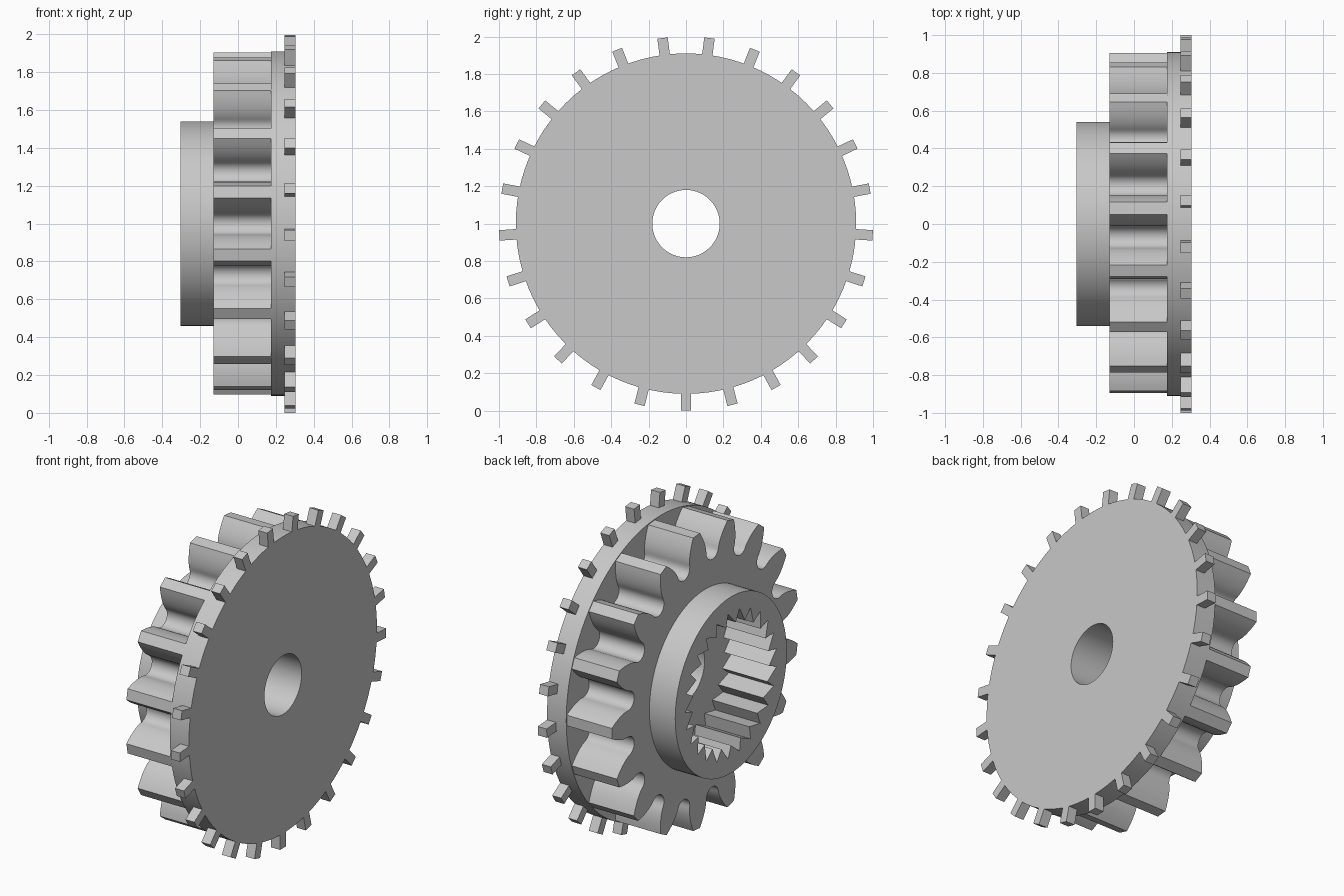
import bpy, bmesh
from math import cos, sin, tan, acos, pi, radians
from mathutils import Matrix, Vector

if "Cube" in bpy.data.objects:
    bpy.data.objects.remove(bpy.data.objects["Cube"])

# Plain grey metal
grey = bpy.data.materials.new("grey_metal")
grey.use_nodes = True
grey.diffuse_color = (0.58, 0.58, 0.58, 1)
grey.node_tree.nodes["Principled BSDF"].inputs["Base Color"].default_value = grey.diffuse_color

CENTRE_Z = 1.0
GEAR_TEETH, SPLINES, INDEX_TEETH = 17, 25, 25
HUB_END, GEAR_END, FLOOR, DISC_BACK, DISC_FRONT = -0.305, -0.13, 0.0, 0.175, 0.305


# Outlines are lists of (y, z) round the axle, running anticlockwise
def polar(r, a):
    return (r * cos(a), r * sin(a))


def circle(r, n=96):
    return [polar(r, 2 * pi * i / n) for i in range(n)]


def gear_outline(tip=0.905, pitch=0.81):
    """Involute flanks with round valleys; one tooth centred on +y."""
    base = pitch * cos(radians(20))
    step = 2 * pi / GEAR_TEETH

    def inv(r):
        a = acos(min(1, base / r))
        return tan(a) - a

    def half(r):
        return step / 4 + inv(pitch) - inv(r)

    radii = [base + (tip - base) * i / 6 for i in range(7)]
    gap = step / 2 - half(base)
    valley = base * sin(gap)
    points = []
    for k in range(GEAR_TEETH):
        mid = k * step
        points += [polar(r, mid - half(r)) for r in radii]
        points += [polar(r, mid + half(r)) for r in reversed(radii)]
        # round valley after this tooth
        g = mid + step / 2
        cy, cz = polar(base * cos(gap), g)
        for j in range(1, 12):
            a = g - pi / 2 - pi * j / 12
            points.append((cy + valley * cos(a), cz + valley * sin(a)))
    return points


def spline_outline(deep=0.445, crest=0.37):
    """Slanted saw teeth inside the hub."""
    step = 2 * pi / SPLINES
    points = []
    for k in range(SPLINES):
        points += [polar(deep, k * step), polar(crest, (k + 0.75) * step)]
    return points


def wall(bm, outline, x0, x1, inward=False):
    a, b = [[bm.verts.new((x, y, z)) for y, z in outline] for x in (x0, x1)]
    for i in range(len(a)):
        j = (i + 1) % len(a)
        quad = (a[i], a[j], b[j], b[i])
        bm.faces.new(reversed(quad) if inward else quad)


def cap(bm, outer, inner, x, facing):
    """Flat ring between two outlines."""
    edges = []
    for outline in (outer, inner):
        vs = [bm.verts.new((x, y, z)) for y, z in outline]
        edges += [bm.edges.new((vs[i - 1], vs[i])) for i in range(len(vs))]
    made = bmesh.ops.triangle_fill(bm, use_beauty=True, use_dissolve=False,
                                   edges=edges, normal=Vector((facing, 0, 0)))
    for f in made["geom"]:
        if isinstance(f, bmesh.types.BMFace):
            f.normal_update()
            if f.normal.x * facing < 0:
                f.normal_flip()


def finish(name, bm):
    bmesh.ops.remove_doubles(bm, verts=bm.verts, dist=0.00005)
    mesh = bpy.data.meshes.new(name)
    bm.to_mesh(mesh)
    bm.free()
    mesh.materials.append(grey)
    obj = bpy.data.objects.new(name, mesh)
    obj.location.z = CENTRE_Z
    bpy.context.collection.objects.link(obj)
    bpy.ops.object.select_all(action="DESELECT")
    obj.select_set(True)
    bpy.context.view_layer.objects.active = obj
    bpy.ops.object.shade_smooth_by_angle(angle=radians(28))


gear, splines = gear_outline(), spline_outline()
hub, disc, bore = circle(0.54), circle(0.91), circle(0.18)

# Hub collar with its splined socket
bm = bmesh.new()
wall(bm, hub, HUB_END, GEAR_END)
cap(bm, hub, splines, HUB_END, -1)
wall(bm, splines, HUB_END, FLOOR, inward=True)
cap(bm, splines, bore, FLOOR, -1)
finish("splined_hub", bm)

# Spur gear
bm = bmesh.new()
wall(bm, gear, GEAR_END, DISC_BACK)
cap(bm, gear, hub, GEAR_END, -1)
finish("spur_gear", bm)

# Disc with the axle hole
bm = bmesh.new()
wall(bm, disc, DISC_BACK, DISC_FRONT)
cap(bm, disc, gear, DISC_BACK, -1)
cap(bm, disc, bore, DISC_FRONT, 1)
wall(bm, bore, FLOOR, DISC_FRONT, inward=True)
finish("index_disc", bm)

# Small square teeth round the disc rim, one pointing straight down
bm = bmesh.new()
for k in range(INDEX_TEETH):
    turn = Matrix.Rotation(2 * pi * k / INDEX_TEETH, 4, "X")
    place = Matrix.Translation((0.275, 0, -0.95))
    size = Matrix.Diagonal((0.06, 0.056, 0.1, 1))
    bmesh.ops.create_cube(bm, size=1, matrix=turn @ place @ size)
finish("index_teeth", bm)
